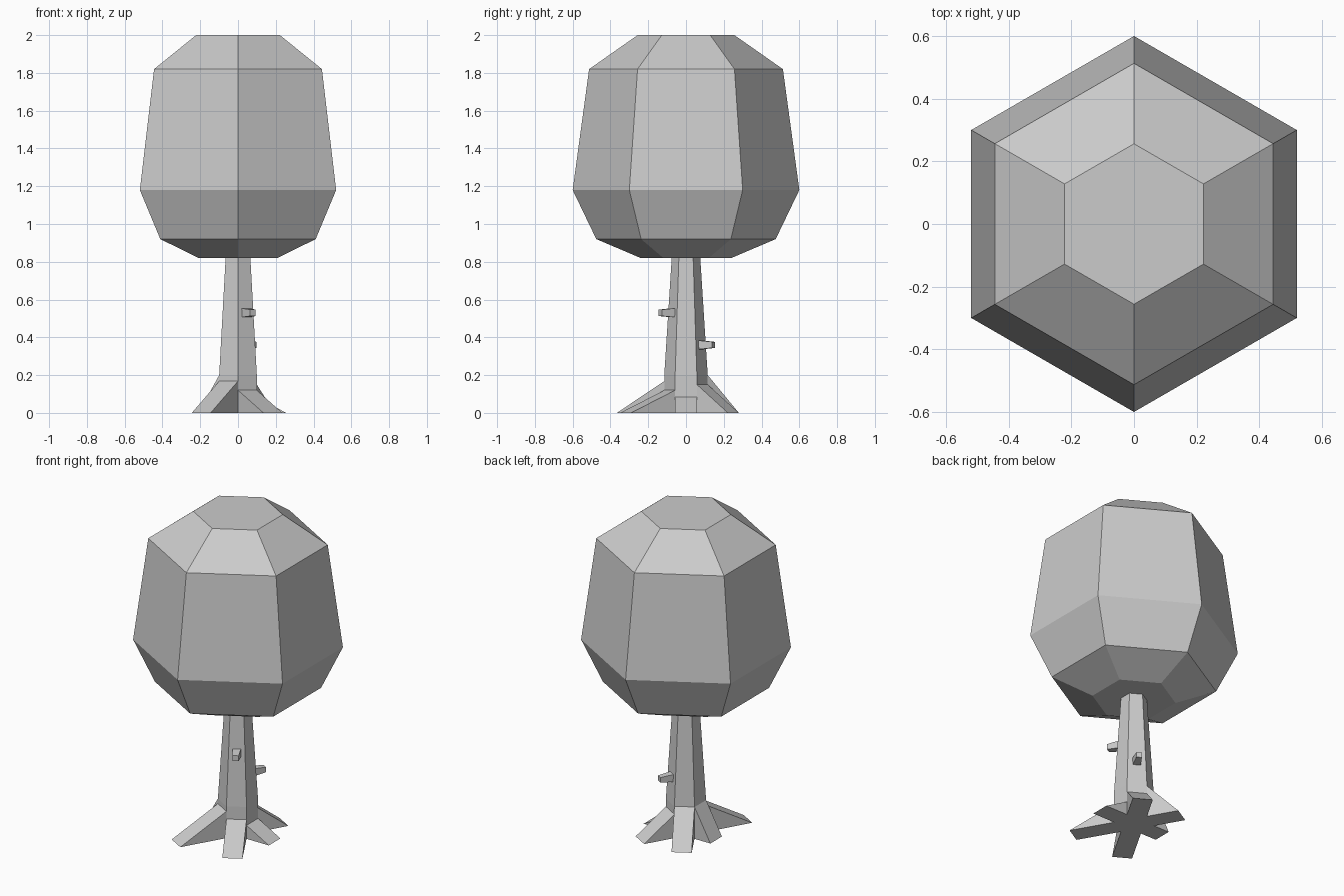
import bpy, bmesh
from math import radians, sin, cos, sqrt
from mathutils import Matrix, Vector

if "Cube" in bpy.data.objects:
    bpy.data.objects.remove(bpy.data.objects["Cube"])


def make_object(name, bm):
    bmesh.ops.recalc_face_normals(bm, faces=bm.faces)
    mesh = bpy.data.meshes.new(name)
    bm.to_mesh(mesh)
    bm.free()
    obj = bpy.data.objects.new(name, mesh)
    bpy.context.collection.objects.link(obj)
    return obj


def hex_loft(name, profile):
    """Six-sided solid through (radius, z) rings, corners on the y axis."""
    bm = bmesh.new()
    rings = [[bm.verts.new((r * cos(radians(30 + 60 * i)), r * sin(radians(30 + 60 * i)), z))
              for i in range(6)] for r, z in profile]
    for lo, hi in zip(rings, rings[1:]):
        for i in range(6):
            j = (i + 1) % 6
            bm.faces.new((lo[i], lo[j], hi[j], hi[i]))
    bm.faces.new(rings[0][::-1])
    bm.faces.new(rings[-1])
    return make_object(name, bm)


def root(name, angle, height, length):
    """Wedge running from one trunk face down to the ground."""
    bm = bmesh.new()
    half = TRUNK_R / 2
    inner = TRUNK_R * sqrt(3) / 2
    sides = []
    for y in (-half, half):
        sides.append([bm.verts.new(p) for p in
                      ((inner, y, 0), (inner + length, y, 0), (inner, y, height))])
    a, b = sides
    bm.faces.new(a)
    bm.faces.new(b[::-1])
    for i in range(3):
        j = (i + 1) % 3
        bm.faces.new((a[i], b[i], b[j], a[j]))
    bm.transform(Matrix.Rotation(radians(angle), 4, 'Z'))
    return make_object(name, bm)


def twig(name, angle, z, start, end, base_half, tip_half):
    """Square tapered stub sticking out of a trunk face."""
    bm = bmesh.new()
    bmesh.ops.create_cube(bm, size=2)
    for v in bm.verts:
        h, x = (tip_half, end) if v.co.x > 0 else (base_half, start)
        v.co = Vector((x, v.co.y * h, v.co.z * h))
    bm.transform(Matrix.Translation((0, 0, z)) @ Matrix.Rotation(radians(angle), 4, 'Z'))
    return make_object(name, bm)


TRUNK_R = 0.115

# Crown of leaves
hex_loft("crown", [(0.24, 0.82), (0.475, 0.92), (0.60, 1.18), (0.513, 1.82), (0.256, 2.0)])

# Trunk
hex_loft("trunk", [(TRUNK_R, 0), (TRUNK_R, 0.2), (0.075, 0.83)])

# Roots: angle, height on the trunk, reach along the ground
for n, (ang, h, reach) in enumerate([(0, 0.085, 0.155), (60, 0.15, 0.19), (120, 0.2, 0.19),
                                     (180, 0.2, 0.11), (240, 0.168, 0.29), (300, 0.12, 0.27)]):
    root(f"root_{n + 1}", ang, h, reach)

# Twig stubs
twig("front_twig", 300, 0.53, 0.075, 0.157, 0.024, 0.017)
twig("back_twig", 60, 0.36, 0.083, 0.168, 0.024, 0.016)
